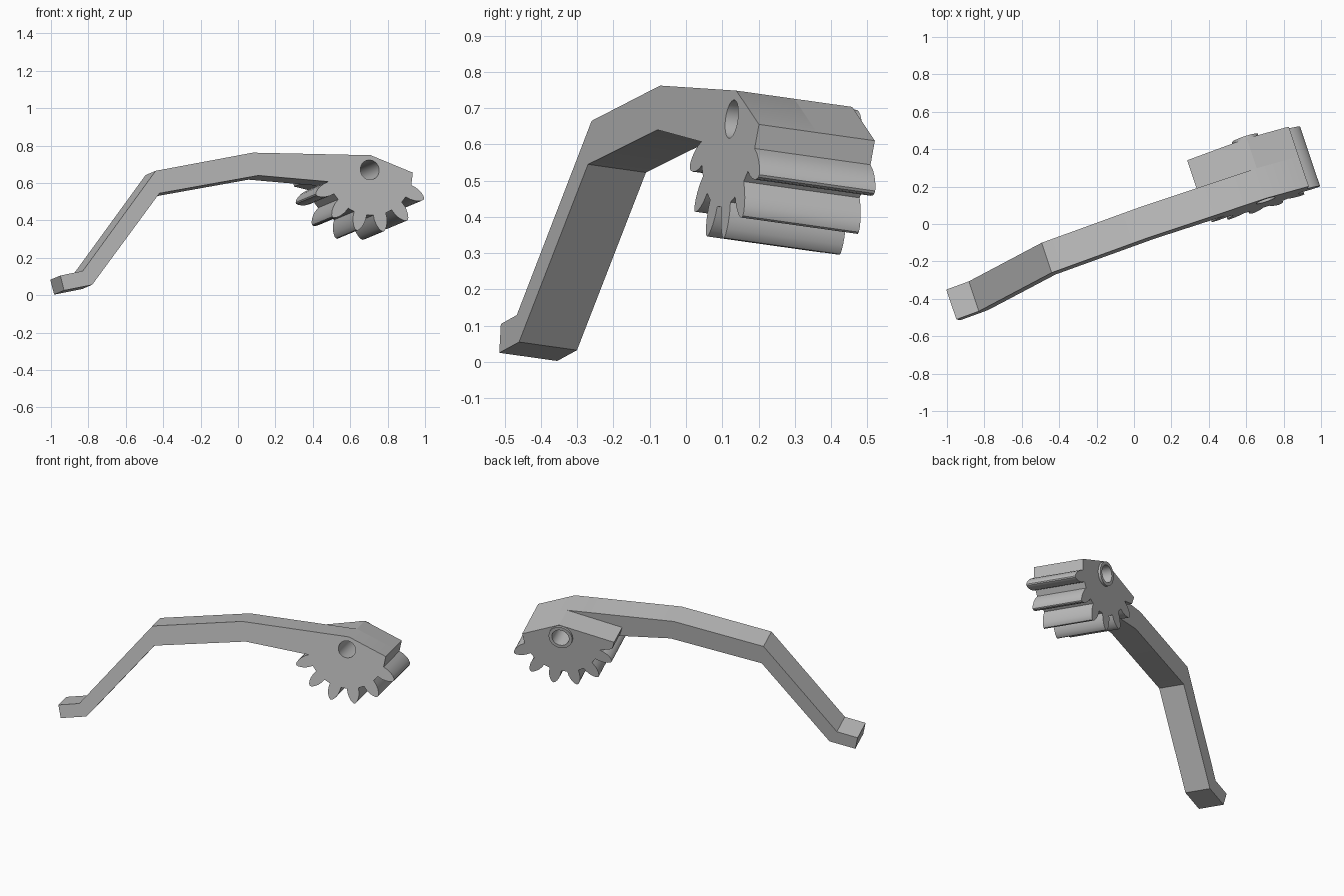
import bpy
import bmesh
from math import cos, sin, radians, hypot, atan2
from mathutils import Vector, Matrix

cube = bpy.data.objects.get("Cube")
if cube:
    bpy.data.objects.remove(cube)

# Local frame: profiles are drawn in (u, v) and extruded along the axle
axle = Vector((-0.316, 0.939, -0.132)).normalized()
v_axis = (Vector((0, 0, 1)) - axle.z * axle).normalized()
u_axis = axle.cross(v_axis)
frame = Matrix((u_axis, axle, v_axis)).transposed().to_4x4()
frame.translation = axle * -0.193

HALF, FULL = 0.17, 0.34
PIVOT = (0.708, 0.65)
BORE = 0.053

grey = bpy.data.materials.new("plain_grey")
grey.use_nodes = True
grey.diffuse_color = (0.5, 0.5, 0.5, 1)
grey.node_tree.nodes["Principled BSDF"].inputs["Base Color"].default_value = (0.5, 0.5, 0.5, 1)


def slab(name, outline, start, end):
    """Extrude a (u, v) outline between two depths along the axle."""
    bm = bmesh.new()
    face = bm.faces.new([bm.verts.new((u, start, v)) for u, v in outline])
    extruded = bmesh.ops.extrude_face_region(bm, geom=[face], use_keep_orig=True)
    moved = [g for g in extruded["geom"] if isinstance(g, bmesh.types.BMVert)]
    bmesh.ops.translate(bm, verts=moved, vec=(0, end - start, 0))
    bmesh.ops.recalc_face_normals(bm, faces=bm.faces)
    bm.transform(frame)
    mesh = bpy.data.meshes.new(name)
    bm.to_mesh(mesh)
    bm.free()
    mesh.materials.append(grey)
    obj = bpy.data.objects.new(name, mesh)
    bpy.context.collection.objects.link(obj)
    return obj


def circle(radius, sides=40):
    turns = [radians(360 * i / sides) for i in range(sides)]
    return [(PIVOT[0] + radius * cos(t), PIVOT[1] + radius * sin(t)) for t in turns]


def gear_teeth():
    """Six rounded teeth, spaced as on a fourteen-tooth gear."""
    flank = [(0.242, 0.036), (0.27, 0.036), (0.295, 0.031),
             (0.315, 0.023), (0.33, 0.013), (0.337, 0.004)]
    tooth = flank + [(r, -w) for r, w in reversed(flank)]
    points = []
    for i in range(6):
        middle = radians(-28 - i * 360 / 14)
        for along, side in tooth:
            r, t = hypot(along, side), middle + atan2(side, along)
            points.append((PIVOT[0] + r * cos(t), PIVOT[1] + r * sin(t)))
    return points


# Arm with the front half of the gear sector
shoulder = [(0.717, 0.729), (0.95, 0.635)]
arm_top = [(-1.045, 0), (-1.063, 0.08), (-0.935, 0.105), (-0.5, 0.645), (0.053, 0.743)]
arm_under = [(0.079, 0.62), (-0.484, 0.524), (-0.886, 0.03)]
arm = slab("arm_and_front_gear", arm_top + shoulder + gear_teeth() + arm_under, 0, HALF)

# Rear half of the gear sector, with its pointed heel
rear = slab("rear_gear", [(0.378, 0.655)] + shoulder + gear_teeth() + [(0.393, 0.605)], HALF, FULL)

# Raised collar around the bore on the back
collar = slab("bore_collar", circle(0.073), FULL - 0.01, FULL + 0.015)

# Bore through every part
cutter = slab("bore_cutter", circle(BORE), -0.1, FULL + 0.1)
cutter.hide_render = True
for obj in (arm, rear, collar):
    cut = obj.modifiers.new("bore", "BOOLEAN")
    cut.operation = "DIFFERENCE"
    cut.solver = "EXACT"
    cut.object = cutter
    bpy.ops.object.select_all(action="DESELECT")
    bpy.context.view_layer.objects.active = obj
    obj.select_set(True)
    bpy.ops.object.modifier_apply(modifier="bore")
    bpy.ops.object.shade_smooth_by_angle(angle=radians(30))
bpy.data.objects.remove(cutter)
